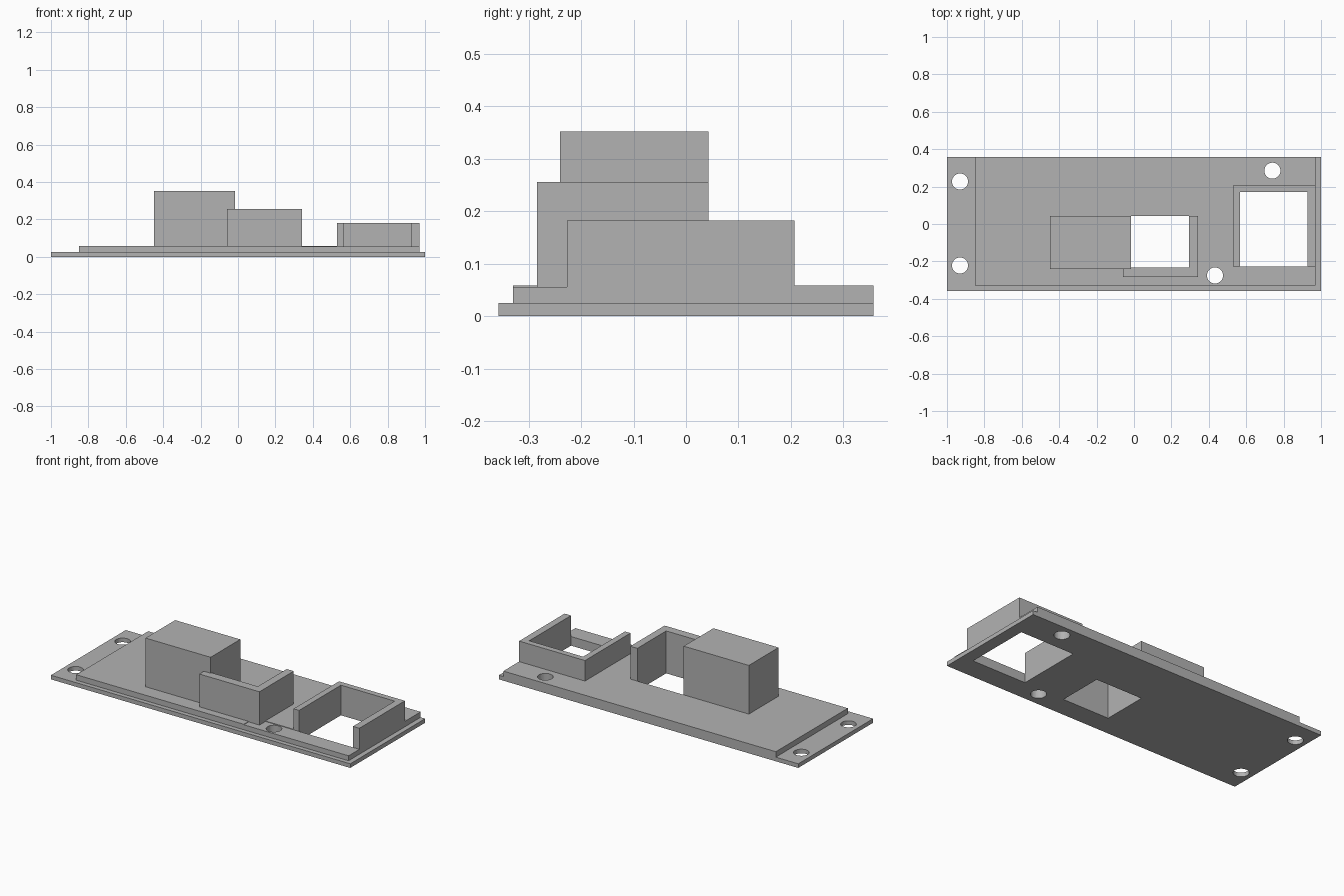
import bpy

if "Cube" in bpy.data.objects:
    bpy.data.objects.remove(bpy.data.objects["Cube"], do_unlink=True)

grey = bpy.data.materials.new("plain grey")
grey.use_nodes = True
grey.diffuse_color = (0.45, 0.45, 0.45, 1)
grey.node_tree.nodes["Principled BSDF"].inputs["Base Color"].default_value = (0.45, 0.45, 0.45, 1)


def box(name, x, y, z):
    """Box from its (min, max) range on each axis."""
    bpy.ops.mesh.primitive_cube_add(size=1, location=[sum(r) / 2 for r in (x, y, z)])
    ob = bpy.context.object
    ob.name = name
    ob.scale = [r[1] - r[0] for r in (x, y, z)]
    bpy.ops.object.transform_apply(location=True, rotation=False, scale=True)
    ob.data.materials.append(grey)
    return ob


def cut(target, cutters):
    for cutter in cutters:
        mod = target.modifiers.new("cut", 'BOOLEAN')
        mod.operation = 'DIFFERENCE'
        mod.solver = 'EXACT'
        mod.object = cutter
        bpy.context.view_layer.objects.active = target
        bpy.ops.object.modifier_apply(modifier=mod.name)


BASE, TOP = 0.025, 0.058
BACK = 0.357

# Stepped plate
base_plate = box("base_plate", (-1, 1), (-BACK, BACK), (0, BASE))
raised_plate = box("raised_plate", (-0.85, 0.97), (-0.33, BACK), (BASE, TOP))

# Cutters: two windows, four screw holes, shallow relief at the front
through = (-0.1, 0.1)
cutters = [box("window_cutter", (-0.015, 0.295), (-0.232, 0.043), through),
           box("frame_cutter", (0.567, 0.927), (-0.227, 0.172), through)]
for x, y in [(-0.93, 0.227), (-0.93, -0.222), (0.74, 0.285), (0.433, -0.275)]:
    bpy.ops.mesh.primitive_cylinder_add(vertices=32, radius=0.043, depth=0.3, location=(x, y, 0))
    bpy.context.object.name = "screw_hole_cutter"
    cutters.append(bpy.context.object)
relief = box("relief_cutter", (0.27, 1.1), (-0.4, -0.227), (0.055, 0.1))

cut(base_plate, cutters)
cut(raised_plate, cutters + [relief])
for cutter in cutters + [relief]:
    bpy.data.objects.remove(cutter, do_unlink=True)

# Tall block beside the small window
box("tall_block", (-0.45, -0.015), (-0.24, 0.043), (TOP, 0.352))

# Two walls around the small window
box("window_front_wall", (-0.06, 0.342), (-0.284, -0.232), (0.055, 0.256))
box("window_side_wall", (0.295, 0.342), (-0.232, 0.043), (0.055, 0.256))

# Three-sided frame around the large window, open at the front
for name, x in (("frame_right_wall", (0.53, 0.567)), ("frame_left_wall", (0.927, 0.97))):
    box(name, x, (-0.227, 0.207), (TOP, 0.182))
box("frame_back_wall", (0.567, 0.927), (0.172, 0.207), (TOP, 0.182))
